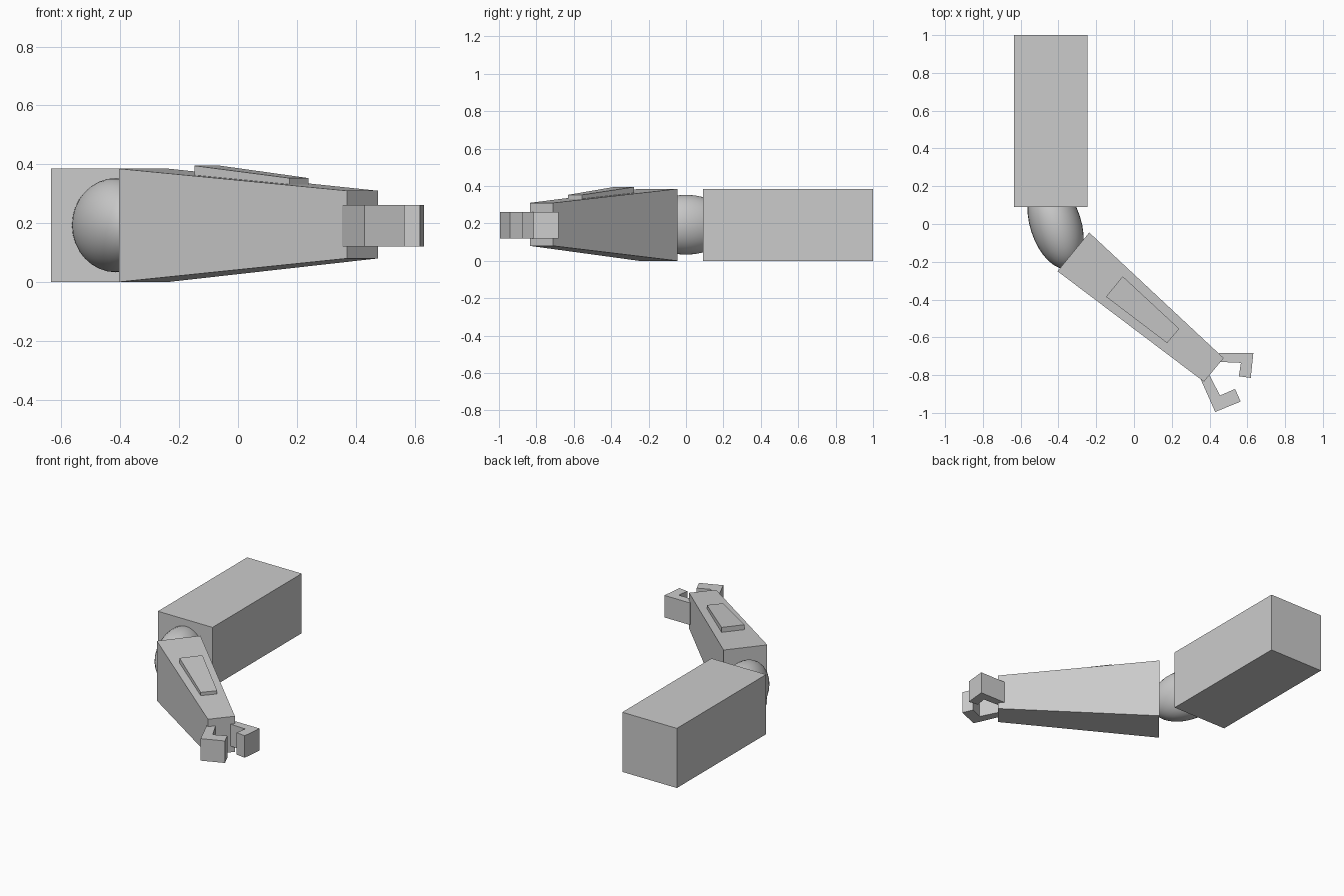
import bpy, bmesh, math

if "Cube" in bpy.data.objects:
    bpy.data.objects.remove(bpy.data.objects["Cube"])


def solid(name, lower, upper):
    """Closed solid between two matching outlines of 3D points."""
    bm = bmesh.new()
    a = [bm.verts.new(p) for p in lower]
    b = [bm.verts.new(p) for p in upper]
    n = len(a)
    bm.faces.new(a[::-1])
    bm.faces.new(b)
    for i in range(n):
        j = (i + 1) % n
        bm.faces.new((a[i], a[j], b[j], b[i]))
    bmesh.ops.recalc_face_normals(bm, faces=bm.faces)
    mesh = bpy.data.meshes.new(name)
    bm.to_mesh(mesh)
    bm.free()
    ob = bpy.data.objects.new(name, mesh)
    bpy.context.collection.objects.link(ob)
    return ob


def plan_solid(name, outline, z_low, z_high):
    """Solid from a plan outline; z values are one number or one per point."""
    def level(z):
        zs = z if isinstance(z, (list, tuple)) else [z] * len(outline)
        return [(x, y, h) for (x, y), h in zip(outline, zs)]
    return solid(name, level(z_low), level(z_high))


# Upper arm block
plan_solid("upper_arm", [(-0.635, 0.09), (-0.245, 0.09), (-0.245, 1.0), (-0.635, 1.0)], 0, 0.385)

# Elbow ball, stretched and turned slightly
bpy.ops.mesh.primitive_uv_sphere_add(segments=32, ring_count=16, radius=1,
                                     location=(-0.415, 0.0, 0.193),
                                     rotation=(0, 0, math.radians(17.9)))
elbow = bpy.context.object
elbow.name = "elbow_ball"
elbow.scale = (0.135, 0.248, 0.16)
bpy.ops.object.shade_smooth()

# Tapered forearm
plan_solid("forearm", [(-0.405, -0.25), (0.37, -0.835), (0.475, -0.71), (-0.237, -0.045)],
           [0, 0.08, 0.08, 0], [0.385, 0.31, 0.31, 0.385])

# Raised panel on the forearm
plan_solid("forearm_panel", [(-0.148, -0.385), (0.175, -0.63), (0.24, -0.555), (-0.06, -0.277)],
           [0.355, 0.325, 0.325, 0.355], [0.395, 0.353, 0.353, 0.395])

# Two hooked gripper fingers
fingers = {
    "right_finger": [(0.45, -0.682), (0.632, -0.682), (0.618, -0.815), (0.555, -0.806),
                     (0.566, -0.735), (0.45, -0.73)],
    "left_finger": [(0.352, -0.82), (0.43, -0.995), (0.565, -0.94), (0.535, -0.873),
                    (0.455, -0.908), (0.395, -0.79)],
}
for name, outline in fingers.items():
    plan_solid(name, outline, 0.12, 0.262)
